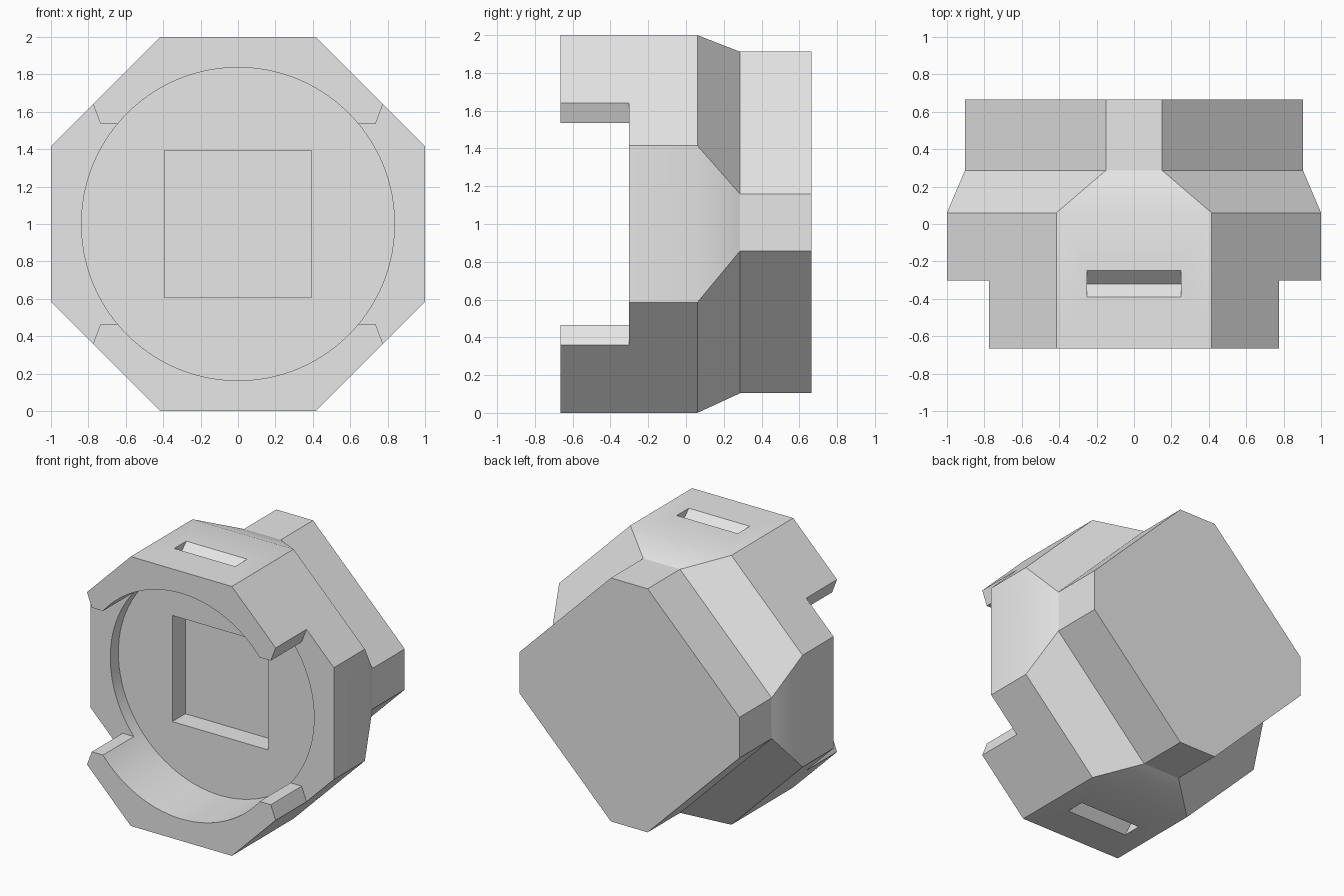
import bpy
import bmesh
import math

if "Cube" in bpy.data.objects:
    bpy.data.objects.remove(bpy.data.objects["Cube"], do_unlink=True)

MID = 1.0  # height of the central axis

# One plain grey for the whole casing
grey = bpy.data.materials.new("light_grey")
grey.use_nodes = True
grey.diffuse_color = (0.8, 0.8, 0.8, 1)
grey.node_tree.nodes["Principled BSDF"].inputs["Base Color"].default_value = (0.8, 0.8, 0.8, 1)


def octagon(half, flat):
    """Octagon around the axis, with straight sides of half-length flat."""
    quarter = [(half, flat), (flat, half)]
    points = []
    for _ in range(4):
        points += quarter
        quarter = [(-z, x) for x, z in quarter]
    return points


def loft(name, rings):
    """Solid skinned through (outline, y, height shift) rings."""
    bm = bmesh.new()
    loops = [[bm.verts.new((x, y, MID + shift + z)) for x, z in outline]
             for outline, y, shift in rings]
    n = len(loops[0])
    for a, b in zip(loops, loops[1:]):
        for i in range(n):
            j = (i + 1) % n
            bm.faces.new((a[i], a[j], b[j], b[i]))
    bm.faces.new(loops[0])
    bm.faces.new(loops[-1])
    bmesh.ops.recalc_face_normals(bm, faces=bm.faces)
    mesh = bpy.data.meshes.new(name)
    bm.to_mesh(mesh)
    bm.free()
    obj = bpy.data.objects.new(name, mesh)
    bpy.context.collection.objects.link(obj)
    return obj


def prism(name, outline, y0, y1):
    return loft(name, [(outline, y0, 0), (outline, y1, 0)])


def cut(target, cutter):
    """Subtract the cutter and discard it."""
    cutter.hide_render = True
    mod = target.modifiers.new("cut", 'BOOLEAN')
    mod.operation = 'DIFFERENCE'
    mod.solver = 'EXACT'
    mod.object = cutter
    bpy.ops.object.select_all(action='DESELECT')
    bpy.context.view_layer.objects.active = target
    target.select_set(True)
    bpy.ops.object.modifier_apply(modifier=mod.name)
    bpy.data.objects.remove(cutter, do_unlink=True)


# Casing: octagonal front, tapering to a smaller diamond-like rear block
FRONT, SHOULDER, REAR, BACK = -0.665, 0.06, 0.286, 0.665
wide, narrow = octagon(1.0, 0.415), octagon(0.904, 0.151)
casing = loft("casing", [(wide, FRONT, 0), (wide, SHOULDER, 0),
                         (narrow, REAR, 0.008), (narrow, BACK, 0.008)])
casing.data.materials.append(grey)

# Round bore in the front
SIDES = 96
circle = [(0.837 * math.cos(math.tau * i / SIDES), 0.837 * math.sin(math.tau * i / SIDES))
          for i in range(SIDES)]
cut(casing, prism("bore_cutter", circle, -0.9, -0.208))

# Side openings between the upper and lower lips
corner = [(1.3, 0.745), (0.815, 0.745), (0.735, 0.535)]
upper = corner + [(-x, z) for x, z in reversed(corner)]
opening = upper + [(-x, -z) for x, z in upper]
cut(casing, prism("opening_cutter", opening, -0.9, -0.303))

# Square pocket in the bore floor
P = 0.394
cut(casing, prism("pocket_cutter", [(P, P), (-P, P), (-P, -P), (P, -P)], -0.4, -0.055))

# V-shaped slots in the top and bottom
for z in (0, 2):
    bpy.ops.mesh.primitive_cube_add(size=1, location=(0, -0.32, z),
                                    rotation=(math.pi / 4, 0, 0))
    slot = bpy.context.object
    slot.name = "slot_cutter"
    slot.scale = (0.5, 0.1, 0.1)
    bpy.context.view_layer.update()
    cut(casing, slot)

# Smooth bore and shoulders, crisp rim where the rear block begins
bpy.ops.object.select_all(action='DESELECT')
bpy.context.view_layer.objects.active = casing
casing.select_set(True)
bpy.ops.object.shade_smooth_by_angle(angle=math.radians(30))
mesh = casing.data
for edge in mesh.edges:
    if all(abs(mesh.vertices[v].co.y - REAR) < 0.001 for v in edge.vertices):
        edge.use_edge_sharp = True
